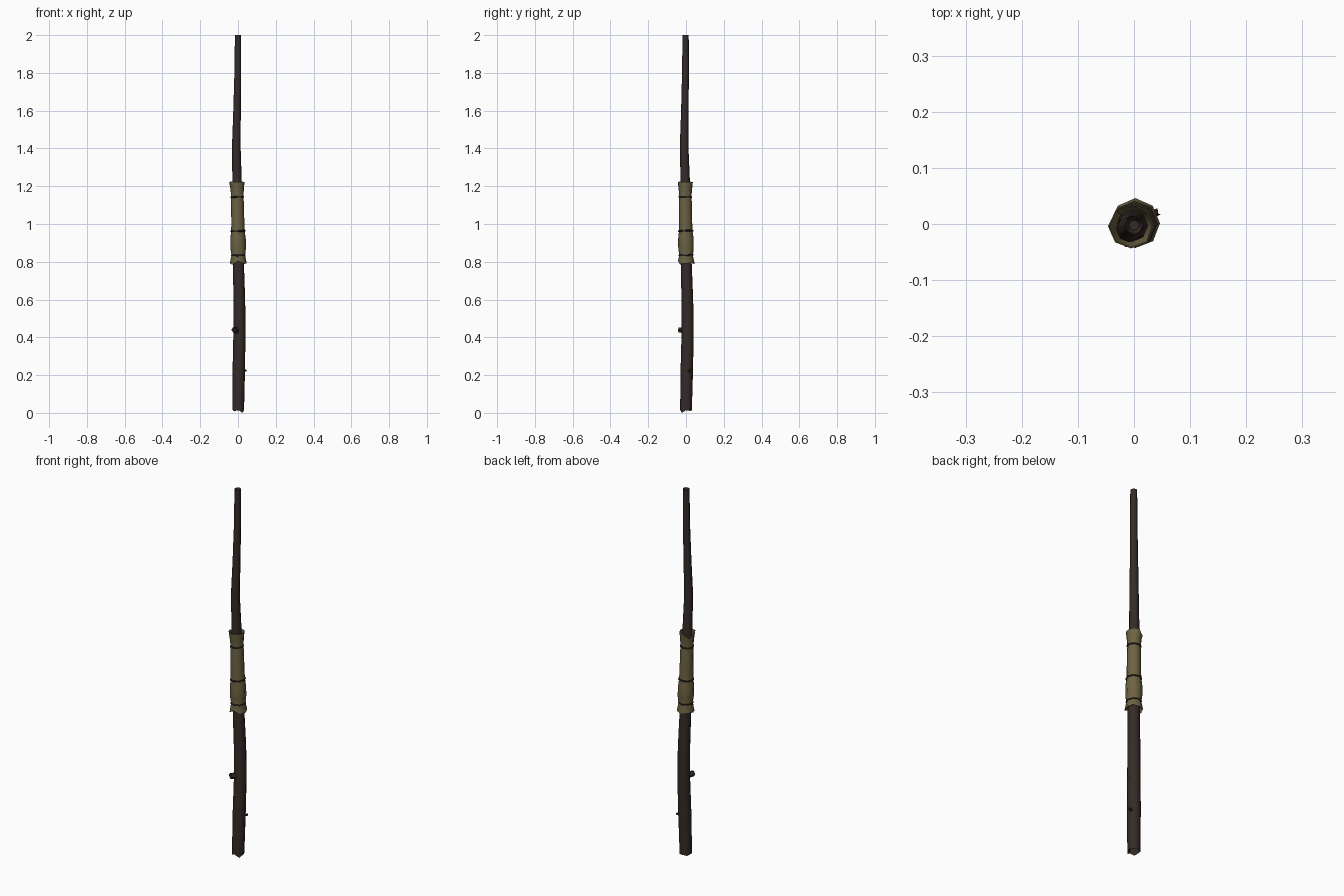
import bpy, bmesh, math, random
from mathutils import Vector

if "Cube" in bpy.data.objects:
    bpy.data.objects.remove(bpy.data.objects["Cube"])

random.seed(4)
SIDES = 8


def material(name, rgb):
    m = bpy.data.materials.new(name)
    m.diffuse_color = (*rgb, 1)
    m.use_nodes = True
    m.node_tree.nodes["Principled BSDF"].inputs["Base Color"].default_value = m.diffuse_color
    return m


WOOD = material("dark_wood", (0.035, 0.024, 0.020))
CLOTH = material("khaki_cloth", (0.155, 0.122, 0.055))
CORD = material("dark_cord", (0.022, 0.018, 0.014))


def loft(name, rings, mat, cap=(False, False), closed=False):
    """Skin a list of rings (each a list of points) into a tube."""
    bm = bmesh.new()
    vs = [[bm.verts.new(p) for p in r] for r in rings]
    n = len(vs[0])
    pairs = list(zip(vs, vs[1:])) + ([(vs[-1], vs[0])] if closed else [])
    for a, b in pairs:
        for i in range(n):
            j = (i + 1) % n
            bm.faces.new((a[i], a[j], b[j], b[i]))
    if cap[0]:
        bm.faces.new(vs[0][::-1])
    if cap[1]:
        bm.faces.new(vs[-1])
    bmesh.ops.recalc_face_normals(bm, faces=bm.faces)
    me = bpy.data.meshes.new(name)
    bm.to_mesh(me)
    bm.free()
    ob = bpy.data.objects.new(name, me)
    bpy.context.collection.objects.link(ob)
    me.materials.append(mat)
    bpy.context.view_layer.objects.active = ob
    ob.select_set(True)
    bpy.ops.object.shade_smooth_by_angle(angle=math.radians(50))
    ob.select_set(False)
    return ob


# bent centre line: height, x, y, radius
SPINE = [(0.01, 0.001, 0.0, 0.033), (0.22, 0.004, 0.004, 0.033),
         (0.44, 0.008, 0.009, 0.032), (0.60, 0.007, 0.007, 0.031),
         (0.80, 0.002, 0.001, 0.029), (1.02, -0.001, -0.002, 0.027),
         (1.22, -0.005, -0.004, 0.025), (1.42, -0.009, -0.010, 0.0225),
         (1.60, -0.005, -0.006, 0.020), (1.80, -0.001, -0.003, 0.018),
         (2.00, 0.0, -0.002, 0.0165)]


def centre(z):
    for a, b in zip(SPINE, SPINE[1:]):
        if z <= b[0]:
            t = (z - a[0]) / (b[0] - a[0])
            return tuple(a[k] + (b[k] - a[k]) * t for k in (1, 2))
    return SPINE[-1][1:3]


def ring(z, r, c=None, dz=None, dr=None):
    cx, cy = c or centre(z)
    pts = []
    for i in range(SIDES):
        a = 2 * math.pi * i / SIDES
        q = r + (dr[i] if dr else 0)
        pts.append((cx + q * math.cos(a), cy + q * math.sin(a), z + (dz[i] if dz else 0)))
    return pts


# shaft, with a splintered foot and shallow hollow ends
splinter = [0.004, 0.0, 0.004, 0.0, 0.006, -0.002, 0.006, -0.01]
rings = [ring(0.05, 0.018, (0.001, 0)), ring(0.01, 0.031, (0.001, 0), splinter)]
rings += [ring(z, r, (x, y)) for z, x, y, r in SPINE[1:]]
rings += [ring(1.97, 0.009, (0, -0.002))]
loft("shaft", rings, WOOD, cap=(True, True))


# broken branch stubs
def stub(name, start, end, r0, r1, depth):
    s, e = Vector(start), Vector(end)
    d = (e - s).normalized()
    u = d.cross(Vector((0, 0, 1))).normalized()
    w = u.cross(d)

    def circ(p, r, jag=0):
        return [p + (u * math.cos(k * math.pi / 3) + w * math.sin(k * math.pi / 3)) * r
                + d * random.uniform(-jag, jag) for k in range(6)]
    loft(name, [circ(s, r0), circ(e, r1, 0.003), circ(e - d * depth, r1 * 0.6)],
         WOOD, cap=(True, True))


stub("front_branch_stub", (0.002, 0.0, 0.435), (-0.021, -0.035, 0.44), 0.017, 0.015, 0.008)
stub("side_branch_stub", (0.022, 0.012, 0.222), (0.043, 0.022, 0.225), 0.009, 0.006, 0.003)

# cloth grip with ragged flared ends, lined on the inside
low = [0, 0.004, -0.003, 0.002, 0, -0.006, 0.014, -0.002]
high = [0, 0.002, 0.0, -0.022, 0.0, 0.003, 0, 0.002]
flare = [0, 0, 0.001, 0, 0.002, 0.001, 0, 0.001]
grip = [ring(0.83, 0.031), ring(0.791, 0.042, dz=low, dr=flare),
        ring(0.791, 0.044, dz=low, dr=flare), ring(0.835, 0.036),
        ring(0.87, 0.041), ring(0.92, 0.041), ring(0.963, 0.036),
        ring(0.99, 0.035), ring(1.06, 0.034), ring(1.11, 0.034),
        ring(1.143, 0.0325), ring(1.18, 0.035),
        ring(1.222, 0.0395, dz=high, dr=flare),
        ring(1.222, 0.0375, dz=high, dr=flare), ring(1.16, 0.028)]
loft("cloth_grip", grip, CLOTH)

# cords tying the grip
for i, (z, r) in enumerate([(0.835, 0.037), (0.963, 0.038), (1.143, 0.034)]):
    h = 0.005
    tilt = [0.002 * math.sin(k * math.pi / 4 + i) for k in range(SIDES)]
    prof = [(-h, r - 0.002), (-h * 0.6, r + 0.002), (h * 0.6, r + 0.002), (h, r - 0.002)]
    loft(f"grip_cord_{i + 1}", [ring(z + a, b, centre(z), tilt) for a, b in prof],
         CORD, closed=True)
